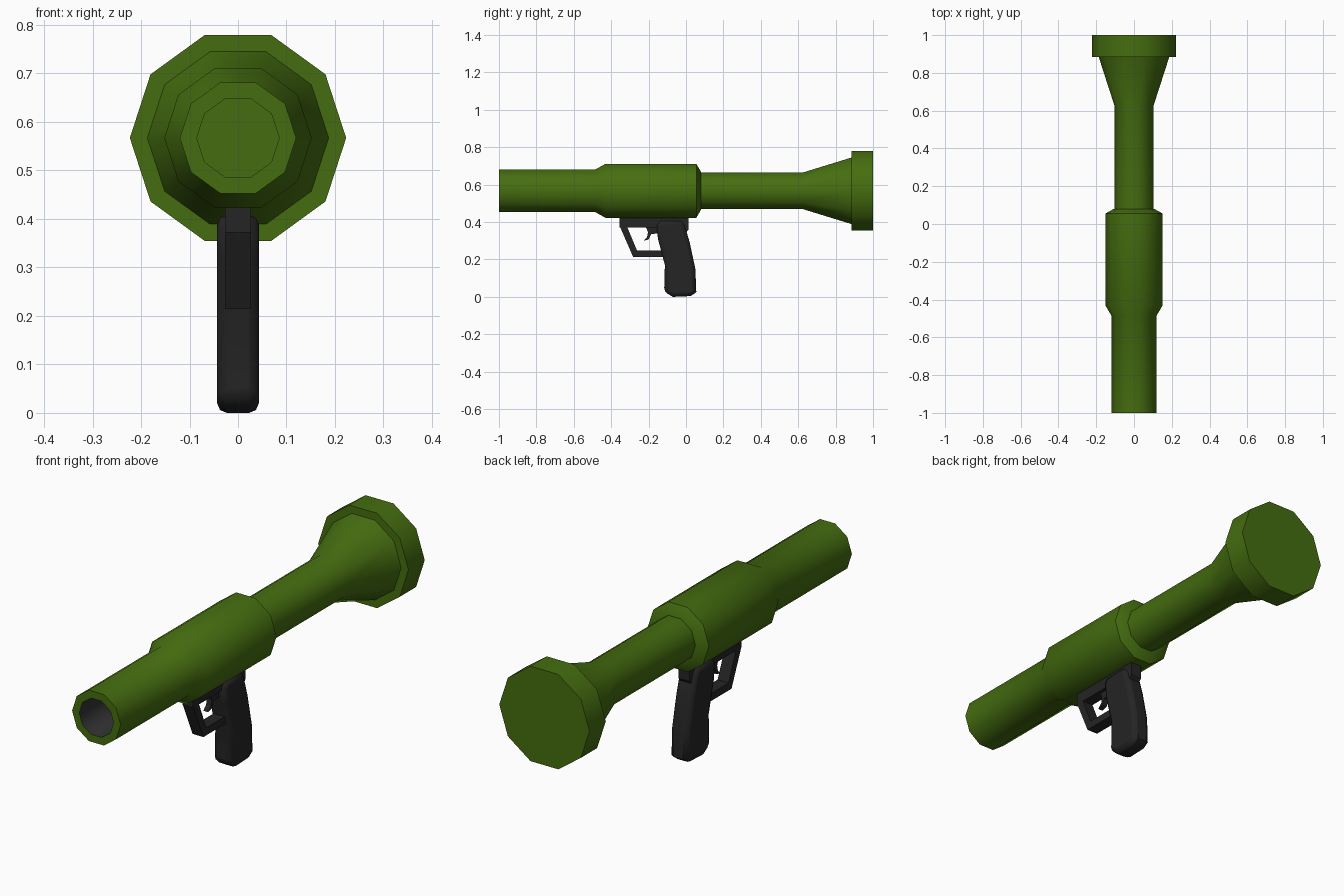
import bpy, bmesh, math

if "Cube" in bpy.data.objects:
    bpy.data.objects.remove(bpy.data.objects["Cube"])


def material(name, rgb):
    m = bpy.data.materials.new(name)
    m.diffuse_color = (*rgb, 1)
    m.use_nodes = True
    m.node_tree.nodes["Principled BSDF"].inputs["Base Color"].default_value = m.diffuse_color
    return m


GREEN = material("olive green", (0.06, 0.155, 0.005))
BLACK = material("grip black", (0.018, 0.018, 0.018))
GREY = material("bore grey", (0.035, 0.035, 0.035))
AXIS_Z = 0.567
SIDES = 10


def finish(name, bm, mats, smooth=None):
    bmesh.ops.recalc_face_normals(bm, faces=bm.faces)
    mesh = bpy.data.meshes.new(name)
    bm.to_mesh(mesh)
    bm.free()
    ob = bpy.data.objects.new(name, mesh)
    bpy.context.collection.objects.link(ob)
    for m in mats:
        mesh.materials.append(m)
    if smooth:
        bpy.ops.object.select_all(action='DESELECT')
        ob.select_set(True)
        bpy.context.view_layer.objects.active = ob
        bpy.ops.object.shade_smooth_by_angle(angle=math.radians(smooth))
    return ob


def lathe(name, profile, bore_segment):
    """Spin (y, radius) points round the tube axis and cap both ends."""
    bm = bmesh.new()
    rings = []
    for y, r in profile:
        rings.append([bm.verts.new((r * math.cos(a), y, AXIS_Z + r * math.sin(a)))
                      for a in (i * math.tau / SIDES for i in range(SIDES))])
    for k, (p, q) in enumerate(zip(rings, rings[1:])):
        for i in range(SIDES):
            j = (i + 1) % SIDES
            f = bm.faces.new((p[i], p[j], q[j], q[i]))
            f.material_index = 1 if k == bore_segment else 0
    bm.faces.new(rings[0])
    bm.faces.new(rings[-1])
    return finish(name, bm, (GREEN, GREY), 38)


def plate(name, outline, half, bevel=0.0):
    """Extrude a (y, z) side outline symmetrically across x."""
    bm = bmesh.new()
    f = bm.faces.new([bm.verts.new((-half, y, z)) for y, z in outline])
    new = bmesh.ops.extrude_face_region(bm, geom=[f])["geom"]
    bmesh.ops.translate(bm, vec=(2 * half, 0, 0),
                        verts=[v for v in new if isinstance(v, bmesh.types.BMVert)])
    ob = finish(name, bm, (BLACK,), 38 if bevel else None)
    if bevel:
        mod = ob.modifiers.new("rounding", 'BEVEL')
        mod.width = bevel
        mod.segments = 2
        mod.limit_method = 'ANGLE'
        mod.angle_limit = math.radians(60)
    return ob


# launch tube: bore, front tube, thick body, rear tube, flared bell and rim
lathe("launch_tube", [
    (-0.82, 0.085), (-1.0, 0.085), (-1.0, 0.12), (-0.485, 0.12),
    (-0.43, 0.152), (0.055, 0.152), (0.08, 0.107), (0.08, 0.103),
    (0.625, 0.103), (0.885, 0.187), (0.885, 0.223), (1.0, 0.223)], 0)

# housing under the body
plate("trigger_housing", [
    (-0.355, 0.44), (-0.355, 0.372), (-0.03, 0.372), (-0.03, 0.343),
    (0.0, 0.343), (0.014, 0.36), (0.014, 0.44)], 0.027)

# trigger guard strip
plate("trigger_guard", [
    (-0.353, 0.375), (-0.283, 0.214), (-0.10, 0.214), (-0.10, 0.248),
    (-0.262, 0.248), (-0.315, 0.375)], 0.027)

# curved trigger
plate("trigger", [
    (-0.215, 0.375), (-0.203, 0.345), (-0.208, 0.32), (-0.228, 0.30),
    (-0.20, 0.307), (-0.187, 0.335), (-0.145, 0.34), (-0.145, 0.375)], 0.012)

# pistol grip with rounded sides
plate("pistol_grip", [
    (-0.137, 0.408), (-0.157, 0.385), (-0.150, 0.31), (-0.113, 0.17),
    (-0.117, 0.028), (-0.07, 0.0), (0.025, 0.004), (0.055, 0.025),
    (0.05, 0.15), (0.02, 0.29), (-0.008, 0.385), (-0.025, 0.408)], 0.043, 0.02)
